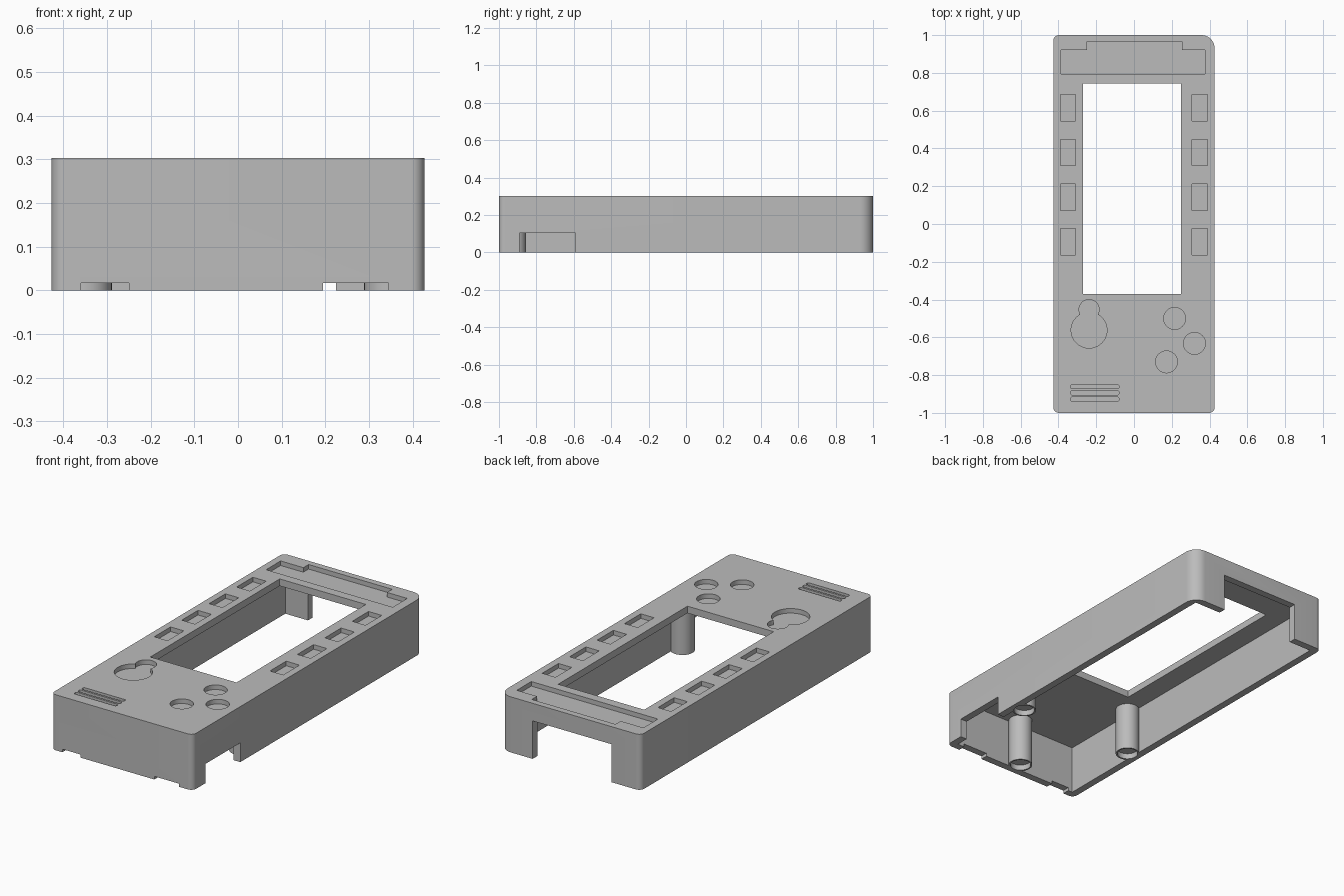
import bpy
import bmesh
from math import cos, sin, pi, radians

default = bpy.data.objects.get("Cube")
if default:
    bpy.data.objects.remove(default, do_unlink=True)

HEIGHT, CEILING, RECESS = 0.303, 0.265, 0.025

plastic = bpy.data.materials.new("grey_plastic")
plastic.use_nodes = True
GREY = (0.5, 0.5, 0.5, 1)
plastic.diffuse_color = GREY
plastic.node_tree.nodes["Principled BSDF"].inputs["Base Color"].default_value = GREY


def prism(name, outline, z0, z1):
    """Extrude a flat outline from z0 to z1."""
    bm = bmesh.new()
    face = bm.faces.new([bm.verts.new((x, y, z0)) for x, y in outline])
    top = bmesh.ops.extrude_face_region(bm, geom=[face])["geom"]
    for v in top:
        if isinstance(v, bmesh.types.BMVert):
            v.co.z = z1
    bmesh.ops.recalc_face_normals(bm, faces=bm.faces)
    mesh = bpy.data.meshes.new(name)
    bm.to_mesh(mesh)
    bm.free()
    mesh.materials.append(plastic)
    obj = bpy.data.objects.new(name, mesh)
    bpy.context.collection.objects.link(obj)
    return obj


def rect(x0, x1, y0, y1):
    return [(x0, y0), (x1, y0), (x1, y1), (x0, y1)]


def circle(x, y, r, n=40):
    return [(x + r * cos(2 * pi * i / n), y + r * sin(2 * pi * i / n)) for i in range(n)]


def rounded(x0, x1, y0, y1, radii, n=10):
    """Rectangle with its own radius on each corner, counter-clockwise from front left."""
    pts = []
    signs = [(-1, -1), (1, -1), (1, 1), (-1, 1)]
    for k, ((sx, sy), r) in enumerate(zip(signs, radii)):
        cx = (x0 + r) if sx < 0 else (x1 - r)
        cy = (y0 + r) if sy < 0 else (y1 - r)
        for i in range(n + 1):
            a = pi + k * pi / 2 + i * pi / 2 / n
            pts.append((cx + r * cos(a), cy + r * sin(a)))
    return pts


def combine(body, outline, z0, z1, operation="DIFFERENCE"):
    tool = prism("tool", outline, z0, z1)
    tool.hide_render = True
    mod = body.modifiers.new("shape", "BOOLEAN")
    mod.operation, mod.solver, mod.object = operation, "EXACT", tool
    bpy.context.view_layer.objects.active = body
    bpy.ops.object.modifier_apply(modifier=mod.name)
    bpy.data.objects.remove(tool, do_unlink=True)


# Shell: rounded block, hollow from below
case = prism("case_shell", rounded(-0.427, 0.427, -1, 1, [0.03, 0.03, 0.07, 0.03]), 0, HEIGHT)
combine(case, rect(-0.387, 0.387, -0.96, 0.96), -0.1, CEILING)

# Screen window
combine(case, rect(-0.27, 0.25, -0.37, 0.745), 0.2, 0.4)

# Openings in the back, side and front walls
combine(case, rect(-0.25, 0.225, 0.9, 1.1), -0.1, 0.207)
combine(case, rect(0.36, 0.5, -0.89, -0.59), -0.1, 0.105)
for x0, x1 in [(-0.36, -0.25), (0.195, 0.345)]:
    combine(case, rect(x0, x1, -1.1, -0.95), -0.1, 0.017)

# Support posts with shallow sockets
posts = [(-0.35, -0.47), (0.35, -0.47), (0, -0.917)]
for x, y in posts:
    combine(case, circle(x, y, 0.061), 0, 0.28, "UNION")
for x, y in posts:
    combine(case, circle(x, y, 0.053), -0.1, 0.03)

# Recesses in the top face
floor = HEIGHT - RECESS
label_bar = [(-0.387, 0.795), (0.377, 0.795), (0.377, 0.92), (0.255, 0.92),
             (0.255, 0.965), (-0.25, 0.965), (-0.25, 0.92), (-0.387, 0.92)]
recesses = [label_bar]
for i in range(4):
    y = 0.615 - 0.2365 * i
    recesses += [rect(-0.39, -0.31, y - 0.07, y + 0.07), rect(0.308, 0.388, y - 0.07, y + 0.07)]
recesses += [circle(x, y, 0.058) for x, y in [(0.215, -0.5), (0.32, -0.632), (0.172, -0.73)]]
recesses += [circle(-0.238, -0.562, 0.095), circle(-0.238, -0.453, 0.053)]
for i in range(3):
    y = -0.861 - 0.033 * i
    recesses.append(rounded(-0.335, -0.08, y - 0.011, y + 0.011, [0.008] * 4, 4))
for outline in recesses:
    combine(case, outline, floor, 0.4)

# Smooth corners and posts, crisp edges
bpy.ops.object.select_all(action="DESELECT")
case.select_set(True)
bpy.context.view_layer.objects.active = case
bpy.ops.object.shade_smooth_by_angle(angle=radians(30))
